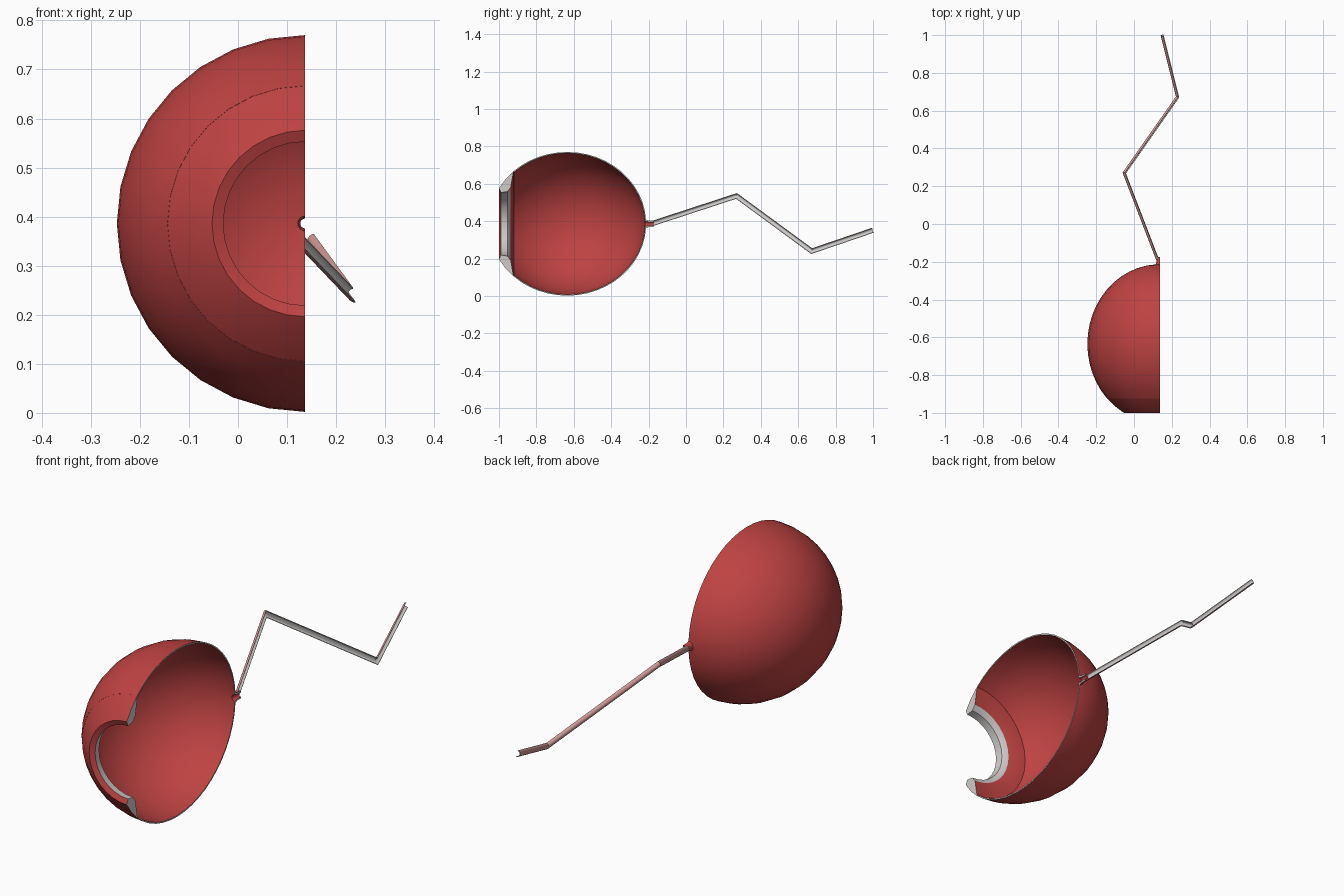
import bpy, bmesh, math
from mathutils import Vector, Quaternion

cube = bpy.data.objects.get("Cube")
if cube:
    bpy.data.objects.remove(cube, do_unlink=True)


def material(name, rgb):
    m = bpy.data.materials.new(name)
    m.use_nodes = True
    m.diffuse_color = (*rgb, 1)
    m.node_tree.nodes["Principled BSDF"].inputs["Base Color"].default_value = (*rgb, 1)
    return m


RED = material("red", (0.52, 0.055, 0.055))
GREY = material("pale grey", (0.62, 0.60, 0.59))
PINK = material("pink", (0.62, 0.32, 0.31))

CUT_X, AXIS_Z = 0.137, 0.386   # cutting plane and height of the axis


def finish(bm, name, mats):
    bmesh.ops.recalc_face_normals(bm, faces=bm.faces)
    mesh = bpy.data.meshes.new(name)
    bm.to_mesh(mesh)
    bm.free()
    for m in mats:
        mesh.materials.append(m)
    obj = bpy.data.objects.new(name, mesh)
    bpy.context.collection.objects.link(obj)
    bpy.ops.object.select_all(action="DESELECT")
    obj.select_set(True)
    bpy.context.view_layer.objects.active = obj
    bpy.ops.object.shade_smooth_by_angle(angle=math.radians(35))


def half_lathe(name, outer, inner, mats, steps=16):
    """Half turn of a walled (radius, y) profile; mats = outside, inside, cut face."""
    bm = bmesh.new()
    loop = outer + inner[::-1]
    n, count = len(outer), len(loop)
    rings = []
    for i in range(steps + 1):
        a = math.pi * i / steps
        rings.append([bm.verts.new((CUT_X - r * math.sin(a), y, AXIS_Z + r * math.cos(a)))
                      for r, y in loop])
    for a, b in zip(rings, rings[1:]):
        for j in range(count):
            k = (j + 1) % count
            f = bm.faces.new((a[j], a[k], b[k], b[j]))
            f.material_index = 1 if n <= j < count - 1 else 0
    for ring in (rings[0], rings[-1]):
        for j in range(n - 1):
            f = bm.faces.new((ring[j], ring[j + 1], ring[-2 - j], ring[-1 - j]))
            f.material_index = 2
    finish(bm, name, mats)


def arc(rad, length, start, end, steps=18):
    return [(rad * math.sin(t), -0.635 - length * math.cos(t))
            for t in (start + (end - start) * i / steps for i in range(steps + 1))]


# Ball shell with a short open stub at the back
stub_out = [(0.018, -0.2), (0.018, -0.175)]
stub_in = [(0.01, -0.2), (0.01, -0.175)]
half_lathe("ball_shell",
           arc(0.384, 0.422, 0.82, math.pi - 0.06) + stub_out,
           arc(0.378, 0.416, 0.82, math.pi - 0.04) + stub_in,
           [RED, RED, GREY])

# Thick rim around the front opening
half_lathe("front_rim",
           [(0.19, -1.0), (0.238, -0.965), (0.281, -0.922)],
           [(0.167, -0.99), (0.172, -0.955), (0.195, -0.937)],
           [RED, GREY, GREY])

# Zigzag cord: half tube swept along a bent path
path = [Vector(p) for p in ((0.13, -0.185, 0.386), (-0.045, 0.27, 0.535),
                            (0.237, 0.672, 0.24), (0.155, 1.0, 0.352))]
dirs = [(b - a).normalized() for a, b in zip(path, path[1:])]
bm = bmesh.new()
side = Vector((1, 0, 0))
side = (side - dirs[0] * side.dot(dirs[0])).normalized()
offsets = []
for r in (0.014, 0.0115):
    arc_pts = [(r, math.radians(90 + 180 * i / 8)) for i in range(9)]
    offsets += arc_pts if r > 0.012 else arc_pts[::-1]
sections = []
for i, p in enumerate(path):
    d = dirs[min(i, len(dirs) - 1)]
    before = dirs[max(i - 1, 0)]
    up = before.cross(side)
    mitre = (before + d).normalized()
    ring = []
    for r, a in offsets:
        o = side * (r * math.cos(a)) + up * (r * math.sin(a))
        o -= before * (o.dot(mitre) / before.dot(mitre))
        ring.append(bm.verts.new(p + o))
    sections.append(ring)
    side = before.rotation_difference(d) @ side
m = len(offsets)
for a, b in zip(sections, sections[1:]):
    for j in range(m):
        k = (j + 1) % m
        f = bm.faces.new((a[j], a[k], b[k], b[j]))
        f.material_index = 0 if j < 8 else 1
for ring in (sections[0], sections[-1]):
    for j in range(8):
        f = bm.faces.new((ring[j], ring[j + 1], ring[-2 - j], ring[-1 - j]))
        f.material_index = 1
finish(bm, "cord", [PINK, GREY])
